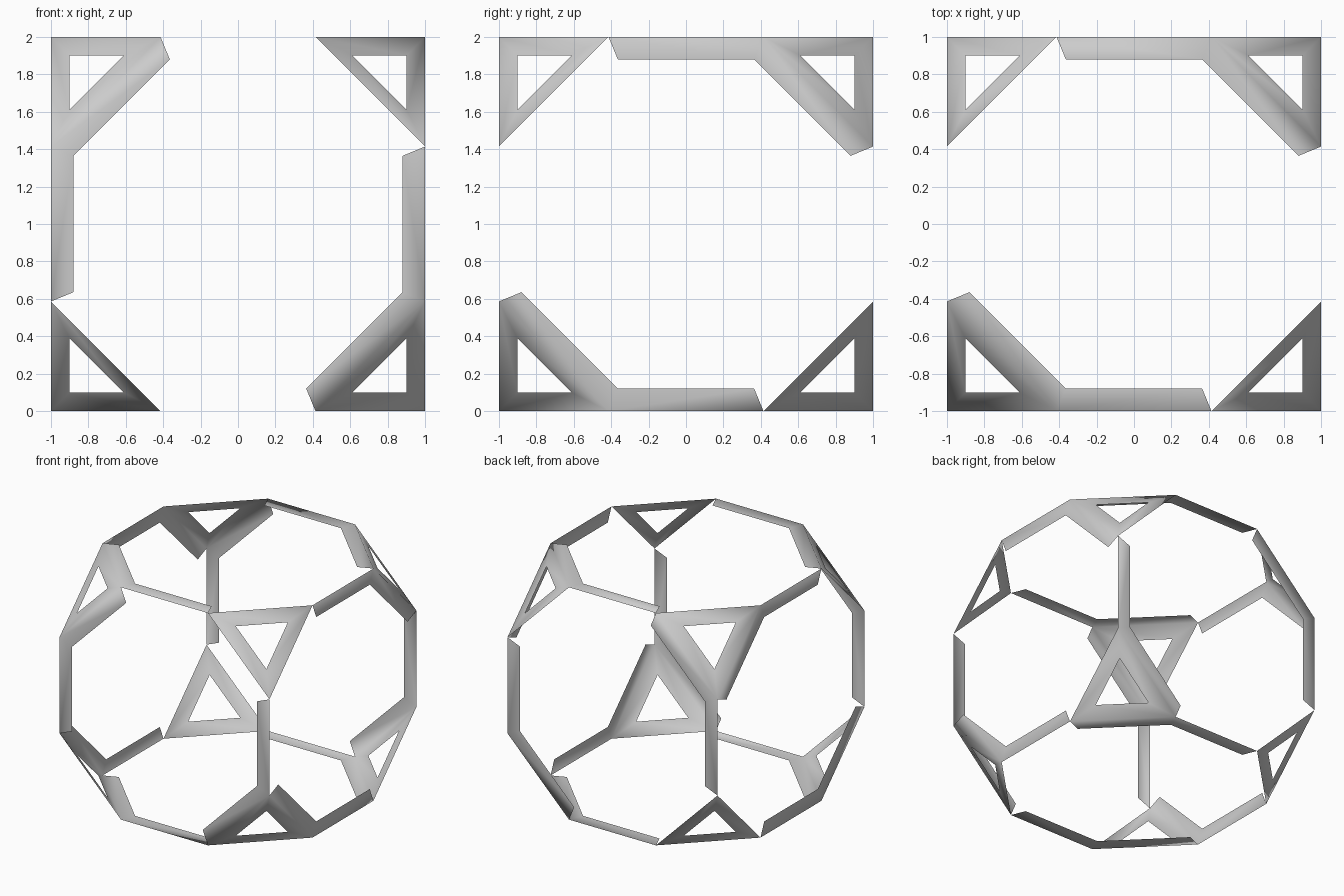
import bpy, bmesh
from itertools import product
from mathutils import Vector

if "Cube" in bpy.data.objects:
    bpy.data.objects.remove(bpy.data.objects["Cube"])

T = 2 ** 0.5 - 1      # truncation point along each cube edge
INSET = 0.12          # strip width
bm = bmesh.new()


def quad(points):
    """Add a flat strip whose normal points away from the centre."""
    face = bm.faces.new([bm.verts.new(p) for p in points])
    face.normal_update()
    if face.normal.dot(face.calc_center_median()) < 0:
        face.normal_flip()


# Triangular frames at the eight cut corners
for s in product((-1, 1), repeat=3):
    outer = [Vector([s[k] * (T if k == i else 1) for k in range(3)]) for i in range(3)]
    centre = sum(outer, Vector()) / 3
    inradius = (outer[0] - outer[1]).length / (2 * 3 ** 0.5)
    inner = [centre + (p - centre) * (1 - INSET / inradius) for p in outer]
    for i in range(3):
        j = (i + 1) % 3
        quad([outer[i], outer[j], inner[j], inner[i]])

# Partial octagonal rims: two straight strips and two diagonal strips per cube face
for a, side in product(range(3), (-1, 1)):
    b, c = (a + 1) % 3, (a + 2) % 3

    def point(u, v, scale=1):
        p = Vector((0, 0, 0))
        p[a], p[b], p[c] = side, u * scale, v * scale
        return p

    def rim(p, q):
        quad([point(*p), point(*q), point(*q, 1 - INSET), point(*p, 1 - INSET)])

    diagonal = -1 if a == 1 else 1
    for s in (-1, 1):
        rim((-T, s), (T, s))
        u, v = s, s * diagonal
        rim((T * u, v), (u, T * v))

# Weld shared corners and stand the model on the ground
bmesh.ops.remove_doubles(bm, verts=bm.verts, dist=1e-4)
bmesh.ops.translate(bm, verts=bm.verts, vec=(0, 0, 1))
for f in bm.faces:
    f.smooth = True
mesh = bpy.data.meshes.new("truncated_cube_frame")
bm.to_mesh(mesh)
bm.free()
obj = bpy.data.objects.new("truncated_cube_frame", mesh)
bpy.context.collection.objects.link(obj)
